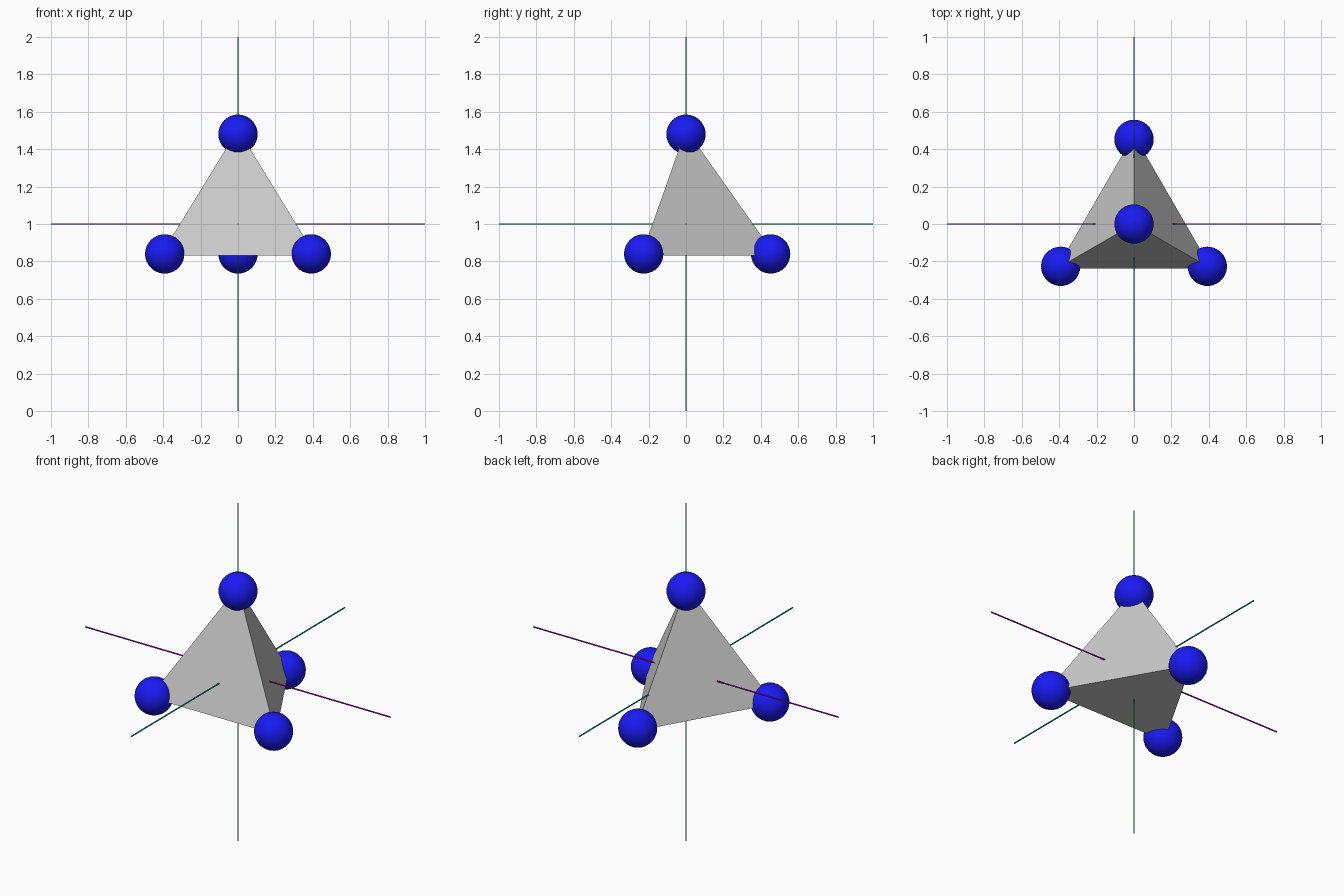
import bpy, bmesh
from math import sin, cos, pi, radians
from mathutils import Vector

if "Cube" in bpy.data.objects:
    bpy.data.objects.remove(bpy.data.objects["Cube"])

CENTRE = Vector((0, 0, 1))


def material(name, rgb):
    mat = bpy.data.materials.new(name)
    mat.diffuse_color = (*rgb, 1)
    mat.use_nodes = True
    mat.node_tree.nodes["Principled BSDF"].inputs["Base Color"].default_value = mat.diffuse_color
    return mat


def tetra_points(radius):
    """Corners of a regular tetrahedron: apex up, one base corner at the back."""
    base_r, drop = radius * 8 ** 0.5 / 3, radius / 3
    pts = [CENTRE + Vector((0, 0, radius))]
    for i in range(3):
        a = pi / 2 + i * 2 * pi / 3
        pts.append(CENTRE + Vector((base_r * cos(a), base_r * sin(a), -drop)))
    return pts


# Flat-faced tetrahedron
bm = bmesh.new()
corners = [bm.verts.new(p) for p in tetra_points(0.507)]
bmesh.ops.convex_hull(bm, input=corners)
bmesh.ops.recalc_face_normals(bm, faces=bm.faces)
mesh = bpy.data.meshes.new("tetrahedron")
bm.to_mesh(mesh)
bm.free()
bpy.context.collection.objects.link(bpy.data.objects.new("tetrahedron", mesh))

# Smooth balls set slightly inside each corner
blue = material("blue", (0.01, 0.01, 0.9))
ball_names = ["top_ball", "back_ball", "left_ball", "right_ball"]
for name, point in zip(ball_names, tetra_points(0.48)):
    bpy.ops.mesh.primitive_uv_sphere_add(segments=40, ring_count=20,
                                         radius=0.105, location=point)
    ball = bpy.context.object
    ball.name = name
    ball.data.materials.append(blue)
    bpy.ops.object.shade_smooth()

# Thin axis rods through the centre
axes = [
    ("horizontal_axis_rod", (0, radians(90), 0), (0.5, 0.0, 0.5)),
    ("depth_axis_rod", (radians(90), 0, 0), (0.0, 0.45, 0.5)),
    ("vertical_axis_rod", (0, 0, 0), (0.0, 0.45, 0.05)),
]
for name, rotation, colour in axes:
    bpy.ops.mesh.primitive_cylinder_add(vertices=12, radius=0.004, depth=2,
                                        location=CENTRE, rotation=rotation)
    rod = bpy.context.object
    rod.name = name
    rod.data.materials.append(material(name + "_colour", colour))
    bpy.ops.object.shade_smooth_by_angle(angle=radians(40))
